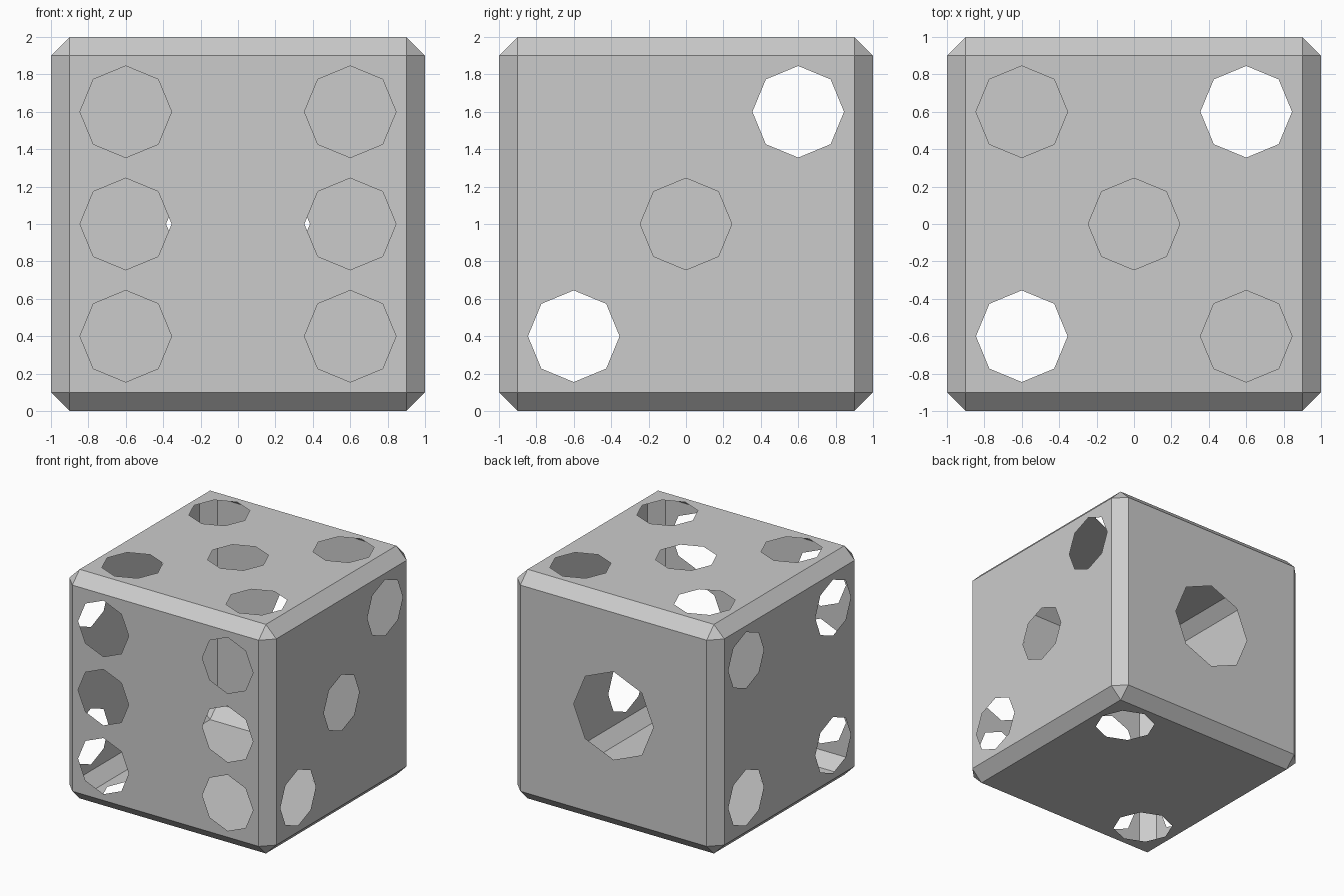
import bpy, bmesh
from math import cos, sin, tau
from mathutils import Vector

if "Cube" in bpy.data.objects:
    bpy.data.objects.remove(bpy.data.objects["Cube"])

D = 0.6          # pip spacing from face centre
R = 0.245        # pip radius
CORNERS = [(-D, -D), (D, -D), (D, D), (-D, D)]
DIAGONAL = [(-D, -D), (D, D)]

# (axis, sign) of each side -> pip centres and radius
SIDES = {
    (1, -1): ([(x, z) for x in (-D, D) for z in (-D, 0, D)], R),  # front: six
    (1, 1): ([(0, 0)], 0.385),                                    # back: one large
    (0, 1): (DIAGONAL + [(0, 0)], R),                             # right: three
    (0, -1): (CORNERS, R),                                        # left: four
    (2, 1): (CORNERS + [(0, 0)], R),                              # top: five
    (2, -1): (DIAGONAL, R),                                       # bottom: two
}


def octagon(bm, axis, sign, centre, radius):
    """Loop of eight edges lying in one side of the cube."""
    verts = []
    for i in range(8):
        a = tau * i / 8
        co = [centre[0] + radius * cos(a), centre[1] + radius * sin(a)]
        co.insert(axis, sign)
        verts.append(bm.verts.new(co))
    return [bm.edges.new((verts[i], verts[(i + 1) % 8])) for i in range(8)]


# Chamfered hollow cube
bm = bmesh.new()
bmesh.ops.create_cube(bm, size=2)
bmesh.ops.bevel(bm, geom=bm.edges[:], offset=0.1, segments=1,
                affect='EDGES', profile=0.5)

# Replace every large side with one that has open octagonal pips
bm.normal_update()
for face in [f for f in bm.faces if f.calc_area() > 1]:
    n = face.normal.copy()
    axis = max(range(3), key=lambda i: abs(n[i]))
    sign = 1 if n[axis] > 0 else -1
    edges = list(face.edges)
    bmesh.ops.delete(bm, geom=[face], context='FACES_ONLY')
    centres, radius = SIDES[(axis, sign)]
    for c in centres:
        edges += octagon(bm, axis, sign, c, radius)
    bmesh.ops.triangle_fill(bm, edges=edges, use_beauty=True, normal=n)

# Face everything outwards and stand it on the floor
bm.normal_update()
for f in bm.faces:
    if f.normal.dot(f.calc_center_median()) < 0:
        f.normal_flip()
bmesh.ops.translate(bm, verts=bm.verts[:], vec=Vector((0, 0, 1)))

mesh = bpy.data.meshes.new("hollow_die")
bm.to_mesh(mesh)
bm.free()
die = bpy.data.objects.new("hollow_die", mesh)
bpy.context.collection.objects.link(die)
